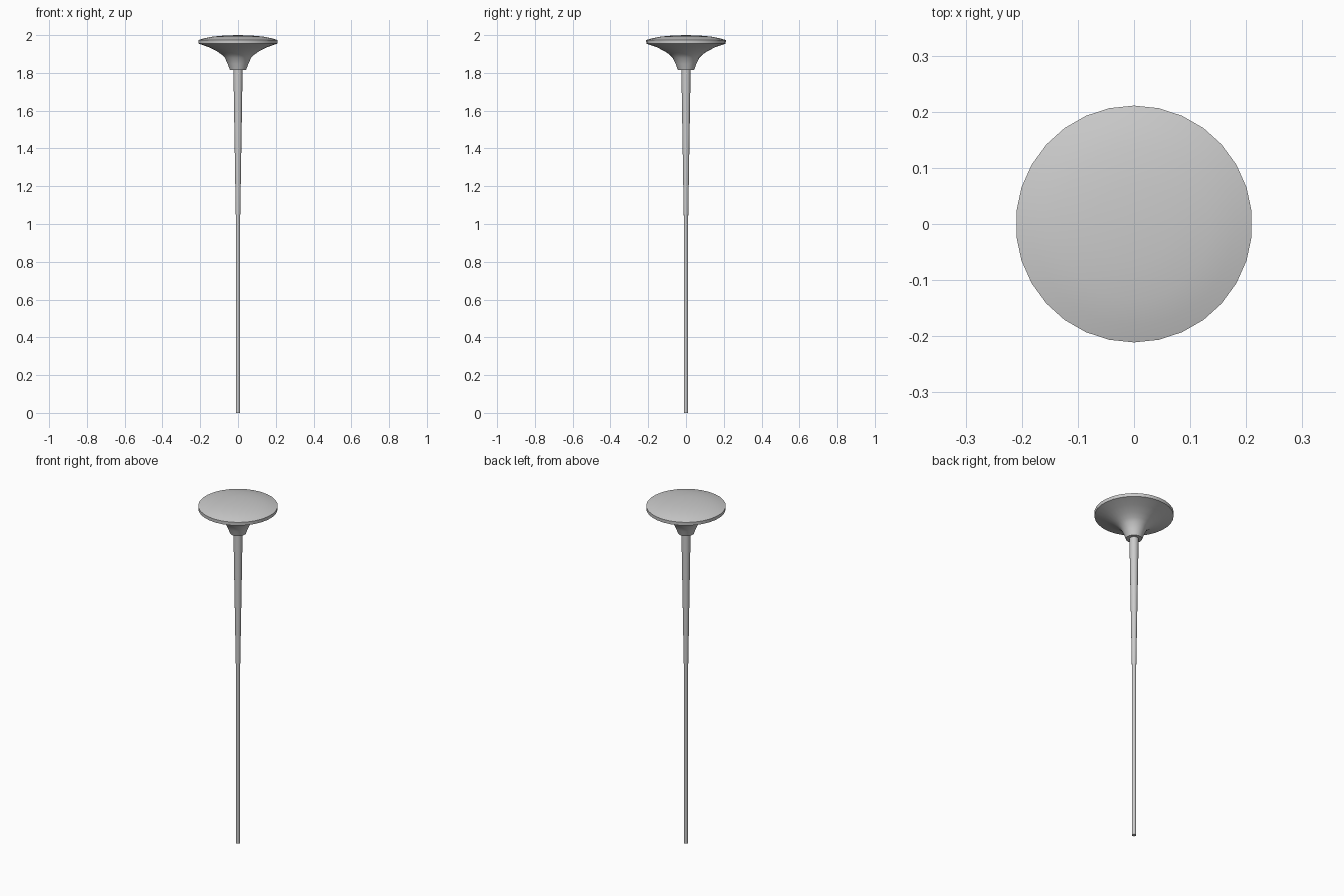
import bpy, bmesh, math

if "Cube" in bpy.data.objects:
    bpy.data.objects.remove(bpy.data.objects["Cube"])

SEGMENTS = 30


def lathe(name, profile):
    """Revolve (radius, height) points about z; zero radius makes a pole."""
    bm = bmesh.new()
    rings = []
    for r, z in profile:
        if r == 0:
            rings.append([bm.verts.new((0, 0, z))] * SEGMENTS)
        else:
            rings.append([bm.verts.new((r * math.cos(a), r * math.sin(a), z))
                          for a in (math.pi / 2 + math.tau * i / SEGMENTS for i in range(SEGMENTS))])
    for low, high in zip(rings, rings[1:]):
        for i in range(SEGMENTS):
            j = (i + 1) % SEGMENTS
            quad = dict.fromkeys((low[i], low[j], high[j], high[i]))
            bm.faces.new(list(quad))
    bmesh.ops.recalc_face_normals(bm, faces=bm.faces)
    mesh = bpy.data.meshes.new(name)
    bm.to_mesh(mesh)
    bm.free()
    obj = bpy.data.objects.new(name, mesh)
    bpy.context.collection.objects.link(obj)
    bpy.ops.object.select_all(action='DESELECT')
    bpy.context.view_layer.objects.active = obj
    obj.select_set(True)
    bpy.ops.object.shade_smooth_by_angle(angle=math.radians(30))
    return obj


# Slender stem, straight below and widening toward the head
lathe("stem", [(0, 0), (0.011, 0), (0.0115, 1.02), (0.0245, 1.815), (0.0245, 1.83), (0, 1.83)])

# Flared head: collar, concave flare, thin rim and shallow domed top
lathe("head", [(0, 1.815), (0.043, 1.815), (0.055, 1.848), (0.07, 1.88),
               (0.087, 1.897), (0.112, 1.914), (0.155, 1.936), (0.21, 1.955),
               (0.211, 1.974), (0.18, 1.983), (0.135, 1.992), (0.07, 1.998), (0, 2.0)])
